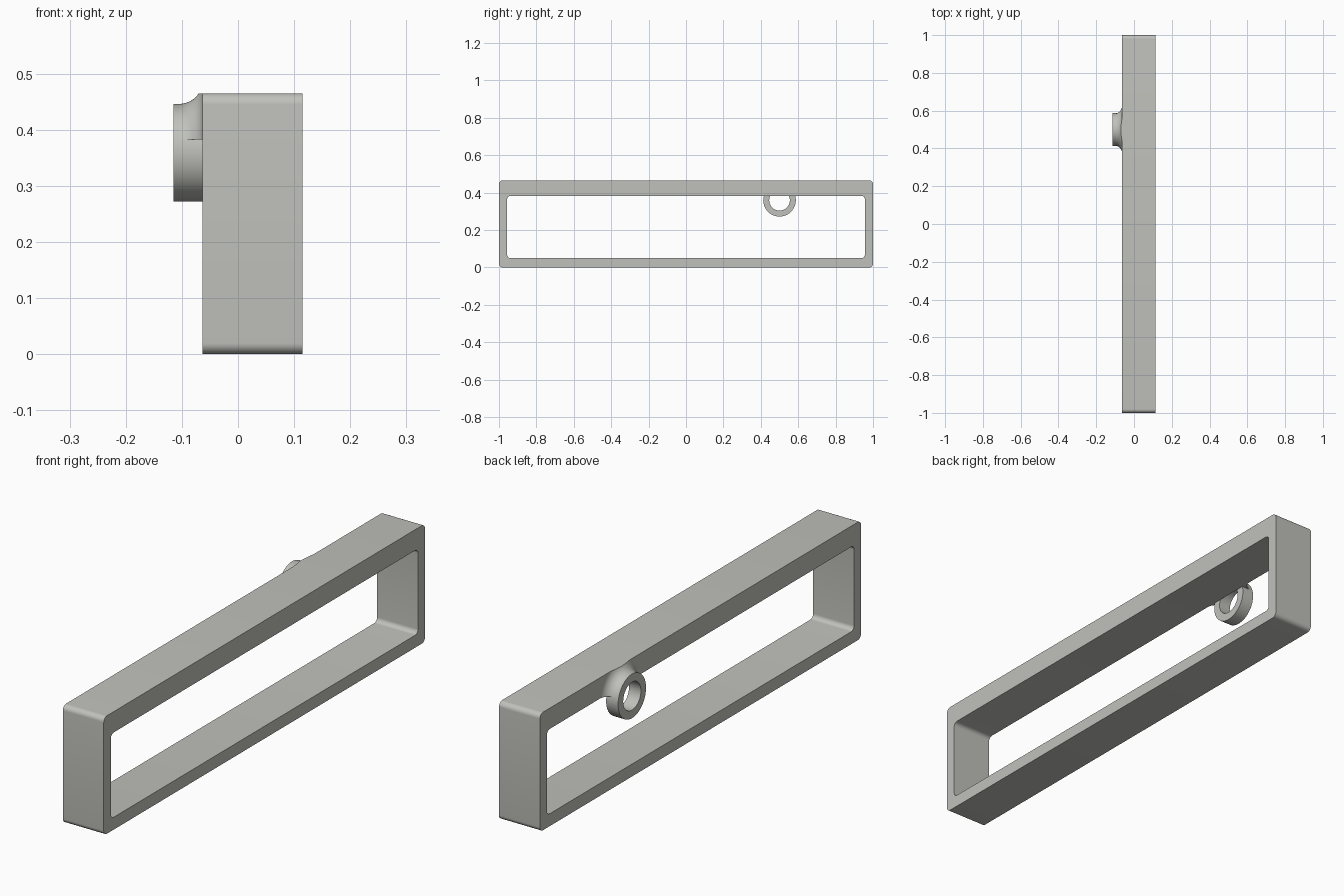
import bpy, bmesh, math

if "Cube" in bpy.data.objects:
    bpy.data.objects.remove(bpy.data.objects["Cube"])

X0, X1 = -0.063, 0.115          # frame depth range
RING_Y, RING_Z = 0.50, 0.359    # ring centre
RING_FRONT = -0.115
R_IN, R_OUT, FILLET = 0.055, 0.087, 0.042
BAR_Z, TOP_Z = 0.383, 0.465     # top bar height range

grey = bpy.data.materials.new("warm grey")
grey.diffuse_color = (0.53, 0.53, 0.50, 1)
grey.use_nodes = True
grey.node_tree.nodes["Principled BSDF"].inputs["Base Color"].default_value = grey.diffuse_color


def finish(bm, name):
    bmesh.ops.recalc_face_normals(bm, faces=bm.faces)
    mesh = bpy.data.meshes.new(name)
    bm.to_mesh(mesh)
    bm.free()
    mesh.materials.append(grey)
    obj = bpy.data.objects.new(name, mesh)
    bpy.context.collection.objects.link(obj)
    bpy.context.view_layer.objects.active = obj
    obj.select_set(True)
    bpy.ops.object.shade_smooth_by_angle(angle=math.radians(30))
    obj.select_set(False)


def rounded_rect(y, z0, z1, r, steps=8):
    """Corner-rounded loop in the YZ plane."""
    pts = []
    corners = [(y, z1), (-y, z1), (-y, z0), (y, z0)]
    for i, (cy, cz) in enumerate(corners):
        oy = cy - math.copysign(r, cy)
        oz = cz - r if cz == z1 else cz + r
        for s in range(steps + 1):
            a = math.pi / 2 * (i + s / steps)
            pts.append((oy + r * math.cos(a), oz + r * math.sin(a)))
    return pts


def skin(bm, loops):
    """Join a closed cycle of equally long closed loops with quads."""
    rows = [[bm.verts.new(p) for p in loop] for loop in loops]
    n = len(rows[0])
    for k, row in enumerate(rows):
        nxt = rows[(k + 1) % len(rows)]
        for i in range(n):
            j = (i + 1) % n
            bm.faces.new((row[i], row[j], nxt[j], nxt[i]))


def lathe(bm, profile, steps=96):
    """Spin an (x, radius) outline about the ring axis."""
    angles = [2 * math.pi * i / steps for i in range(steps)]
    skin(bm, [[(x, RING_Y + r * math.cos(a), RING_Z + r * math.sin(a))
               for a in angles] for x, r in profile])


# Rectangular frame with rounded corners
outer = rounded_rect(1.0, 0.0, TOP_Z, 0.02)
inner = rounded_rect(0.956, 0.049, BAR_Z, 0.018)
bm = bmesh.new()
skin(bm, [[(x, y, z) for y, z in loop] for x, loop in
          ((X0, outer), (X1, outer), (X1, inner), (X0, inner))])
finish(bm, "frame")

# Hanging ring
bm = bmesh.new()
lathe(bm, [(RING_FRONT, R_IN), (RING_FRONT, R_OUT), (X0, R_OUT), (X0, R_IN)])
finish(bm, "ring")

# Flared fillet joining the ring to the top bar, trimmed to the bar height
arc = [(X0 - FILLET + FILLET * math.sin(t), R_OUT + FILLET * (1 - math.cos(t)))
       for t in (math.pi / 2 * i / 12 for i in range(13))]
bm = bmesh.new()
lathe(bm, [(X0, 0.07), (X0 - FILLET, 0.07)] + arc)
for z, up in ((TOP_Z, 1), (BAR_Z, -1)):
    bmesh.ops.bisect_plane(bm, geom=bm.verts[:] + bm.edges[:] + bm.faces[:],
                           plane_co=(0, 0, z), plane_no=(0, 0, up), clear_outer=True)
    bmesh.ops.holes_fill(bm, edges=[e for e in bm.edges if e.is_boundary], sides=0)
finish(bm, "ring_fillet")
